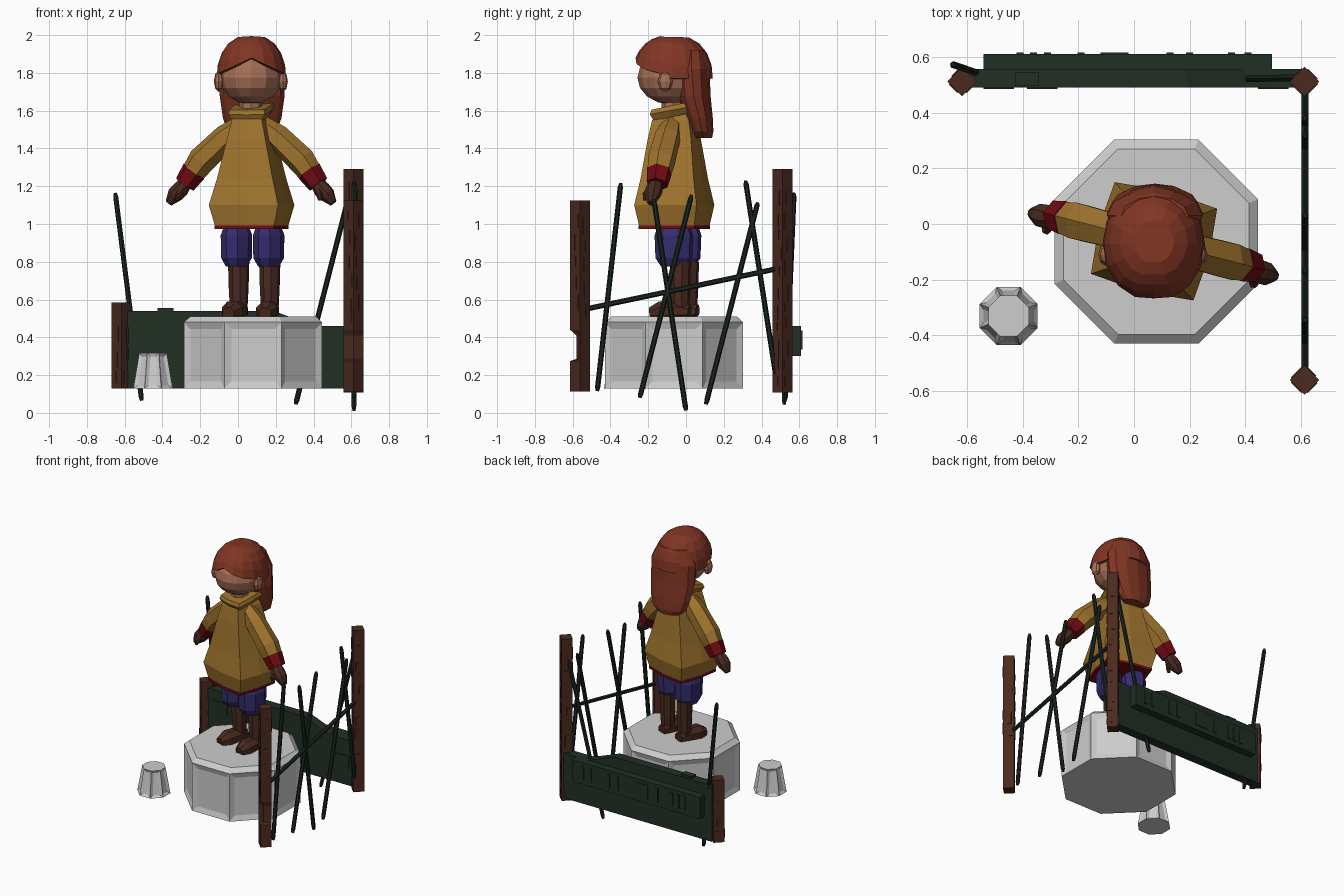
import bpy
import bmesh
import random
from math import sin, cos, pi, radians, acos
from mathutils import Vector, Matrix

if "Cube" in bpy.data.objects:
    bpy.data.objects.remove(bpy.data.objects["Cube"])
random.seed(4)


def make_material(name, *rgb):
    material = bpy.data.materials.new(name)
    material.use_nodes = True
    colour = (*rgb, 1)
    material.diffuse_color = colour
    material.node_tree.nodes["Principled BSDF"].inputs["Base Color"].default_value = colour
    return material


stone = make_material("pale stone", .61, .61, .61)
yellow = make_material("coat yellow", .34, .17, .026)
auburn = make_material("auburn hair", .22, .036, .017)
skin = make_material("skin", .38, .16, .092)
red = make_material("dark red trim", .16, .003, .006)
blue = make_material("trouser blue", .036, .026, .16)
leather = make_material("brown leather", .065, .023, .014)
timber = make_material("brown timber", .07, .023, .014)
green = make_material("dark green panel", .015, .028, .017)
rod_green = make_material("rod green", .01, .018, .012)

# The figure stands turned a little on the plinth
STANCE = Matrix.Translation((.072, -.062, 0)) @ Matrix.Rotation(radians(-14.5), 4, "Z")


def finish(name, bm, material, matrix=None):
    bmesh.ops.recalc_face_normals(bm, faces=bm.faces)
    mesh = bpy.data.meshes.new(name)
    bm.to_mesh(mesh)
    bm.free()
    mesh.materials.append(material)
    obj = bpy.data.objects.new(name, mesh)
    bpy.context.collection.objects.link(obj)
    if matrix:
        obj.matrix_world = matrix
    return obj


def loft_mesh(rings, caps=True):
    bm = bmesh.new()
    rows = [[bm.verts.new(p) for p in ring] for ring in rings]
    n = len(rows[0])
    for low, high in zip(rows, rows[1:]):
        for i in range(n):
            j = (i + 1) % n
            bm.faces.new((low[i], low[j], high[j], high[i]))
    if caps:
        bm.faces.new(rows[0][::-1])
        bm.faces.new(rows[-1])
    return bm


def ellipse(x, y, z, rx, ry, n=8, turn=0):
    angles = [turn + 2 * pi * i / n for i in range(n)]
    return [Vector((x + rx * cos(a), y + ry * sin(a), z)) for a in angles]


def coat_ring(z, a, b, tilt=0):
    # Square section with slightly bulging sides
    shape = [(1, 1), (0, 1.1), (-1, 1), (-1.08, 0), (-1, -1), (0, -1.1), (1, -1), (1.08, 0)]
    return [Vector((a * x, b * y, z + tilt * y)) for x, y in shape]


def tube(points, radii, n=8):
    points = [Vector(p) for p in points]
    rings = []
    for i, p in enumerate(points):
        axis = points[min(i + 1, len(points) - 1)] - points[max(i - 1, 0)]
        turn = axis.to_track_quat("Z", "Y")
        rings.append([p + turn @ q for q in ellipse(0, 0, 0, radii[i], radii[i], n, pi / n)])
    return loft_mesh(rings)


def boxes(name, parts, material):
    bm = bmesh.new()
    for centre, size, turn in parts:
        bmesh.ops.create_cube(bm, size=1, matrix=Matrix.Translation(centre)
                              @ Matrix.Rotation(turn, 4, "Z") @ Matrix.Diagonal((*size, 1)))
    return finish(name, bm, material)


def ball(name, centre, radii, material, n=12):
    bm = bmesh.new()
    bmesh.ops.create_uvsphere(bm, u_segments=n, v_segments=n - 4, radius=1,
                              matrix=Matrix.Translation(centre) @ Matrix.Diagonal((*radii, 1)))
    return finish(name, bm, material)


def panelled_octagon(name, x, y, profile, border, depth):
    k = 1 / cos(pi / 8)
    bm = loft_mesh([ellipse(x, y, z, r * k, r * k, 8, pi / 8) for z, r in profile])
    bm.normal_update()
    sides = [f for f in bm.faces if len(f.verts) == 4 and f.calc_center_median().z < .4
             and abs(f.normal.z) < .6]
    bmesh.ops.inset_individual(bm, faces=sides, thickness=border, depth=-depth, use_even_offset=True)
    return finish(name, bm, stone)


# Plinth and small stone pedestal
panelled_octagon("plinth", .08, -.063, [(.13, .366), (.48, .366), (.51, .333)], .037, .012)
panelled_octagon("small_pedestal", -.45, -.33, [(.13, .104), (.317, .073)], .018, .01)


# Timber posts, set diagonally, with raised grain strips
def post(name, x, y, bottom, top, notch=False):
    levels = [(bottom, 0), (top, 0)]
    if notch:
        levels[1:1] = [(.275, 0), (.285, .032), (.41, .032), (.44, 0)]
    rings = []
    for z, cut in levels:
        ring = ellipse(x, y, z, .053, .053, 4)
        ring[3].y += cut
        rings.append(ring)
    finish(name, loft_mesh(rings), timber)
    strips = []
    for side in range(4):
        a = pi / 4 + side * pi / 2
        z = bottom + .06
        while z < top - .07:
            length = random.uniform(.04, .09)
            if not (notch and z < .5):
                slide = random.uniform(-.016, .016)
                centre = (x + .0375 * cos(a) - slide * sin(a), y + .0375 * sin(a) + slide * cos(a), z)
                strips.append((centre, (.008, .026, length), a))
            z += length + random.uniform(.02, .06)
    boxes(name + "_grain", strips, timber)


post("back_left_post", .612, .512, .108, 1.29)
post("front_left_post", .612, -.56, .112, 1.125, True)
post("back_right_post", -.617, .512, .13, .585)

# Back wall with a sloping step, a ledge behind and thin plates
outline = [(-.6, .13), (.6, .13), (.6, .46), (.4, .46), (.19, .54), (-.6, .54)]
finish("back_wall", loft_mesh([[Vector((x, y, z)) for x, z in outline] for y in (.49, .557)]), green)
boxes("wall_ledge", [((-.022, .582, .38), (1.035, .056, .16), 0)], green)
slots = [(x, .025) for x in (-.41, -.36, -.31, -.19, .13, .2, .35, .41)] + [(-.07, .1)]
boxes("ledge_plates", [((x, .612, .385), (w, .009, .1), 0) for x, w in slots], green)
boxes("wall_plates", [((x, .489, z), (.11, .008, .09), 0)
                      for x, z in ((-.485, .42), (-.33, .36), (.5, .3))], green)
boxes("wall_cap", [((-.385, .52, .545), (.085, .05, .02), 0)], green)


# Leaning rods
def rod(name, start, end):
    start, end = Vector(start), Vector(end)
    points = [start.lerp(end, t) for t in (0, .02, .98, 1)]
    finish(name, tube(points, [.009, .014, .014, .008], 6), rod_green)


fence = [(-.47, .115, -.345, 1.217), (-.245, .08, .03, 1.155), (0, .012, -.17, 1.13),
         (.105, .045, .38, 1.115), (.475, .2, .315, 1.23), (-.53, .55, .49, .765)]
for i, (y0, z0, y1, z1) in enumerate(fence):
    rod("fence_rod_%d" % (i + 1), (.614, y0, z0), (.614, y1, z1))
rod("right_wall_rod", (-.51, .525, .065), (-.65, .572, 1.165))
rod("left_wall_rod", (.305, .52, .045), (.6, .525, 1.2))

# Coat, hem and collar
coat = [(.985, .16, .15), (1.1, .19, .17), (1.24, .152, .145), (1.45, .105, .118),
        (1.55, .082, .1), (1.59, .06, .075)]
finish("coat", loft_mesh([coat_ring(*r) for r in coat]), yellow, STANCE)
finish("coat_hem", loft_mesh([coat_ring(z, .163, .153) for z in (.973, .991)]), red, STANCE)
collar = [(1.565, .078, .09), (1.6, .1, .108), (1.625, .093, .1)]
finish("collar", loft_mesh([coat_ring(*r, .02) for r in collar]), yellow, STANCE)

# Arms and legs, mirrored
for side, s in (("left", 1), ("right", -1)):
    def limb(part, points, radii, material, n=8):
        finish(side + "_" + part, tube([(s * x, y, z) for x, y, z in points], radii, n),
               material, STANCE)

    limb("sleeve", [(.05, 0, 1.53), (.14, 0, 1.46), (.275, 0, 1.335), (.325, 0, 1.265)],
         [.05, .07, .075, .064], yellow, 6)
    limb("cuff", [(.315, 0, 1.28), (.365, 0, 1.21)], [.069, .058], red, 6)
    limb("hand", [(.35, -.005, 1.23), (.385, -.01, 1.185), (.415, -.012, 1.155), (.45, -.012, 1.11)],
         [.032, .046, .044, .02], leather)
    limb("thumb", [(.37, -.03, 1.19), (.385, -.058, 1.155), (.39, -.06, 1.125)],
         [.018, .018, .01], leather, 6)

    trousers = [(1.0, .06, .085), (.94, .082, .105), (.82, .08, .1), (.775, .055, .07)]
    finish(side + "_trouser_leg", loft_mesh([ellipse(s * .088, .02, z, rx, ry, 8, pi / 8)
                                             for z, rx, ry in trousers]), blue, STANCE)
    shaft = [(.8, .057), (.66, .053), (.53, .046)]
    finish(side + "_boot_shaft", loft_mesh([ellipse(s * .085, .055, z, r, r, 8, pi / 8)
                                            for z, r in shaft]), leather, STANCE)
    foot = tube([(s * .083, .105, .535), (s * .085, .05, .54), (s * .095, -.05, .535),
                 (s * .1, -.105, .525)], [.04, .055, .06, .035])
    for v in foot.verts:
        v.co.z = max(v.co.z, .511)
    finish(side + "_boot_foot", foot, leather, STANCE)
    ball(side + "_ear", (.068 + s * .17, -.11, 1.755), (.026, .04, .055), skin, 8)

# Head
ball("head", (.068, -.08, 1.775), (.166, .177, .142), skin)
finish("neck", loft_mesh([ellipse(.068, -.07, z, .06, .06) for z in (1.56, 1.7)]), skin)

# Hair: a cap with an arched fringe and a long fall behind
SEGMENTS, LEVELS = 16, 5
cap_rings = []
for level in range(1, LEVELS + 1):
    ring = []
    for i in range(SEGMENTS):
        a = 2 * pi * i / SEGMENTS
        rim = 1.88 - .085 * abs(cos(a)) if sin(a) < -.1 else 1.77
        phi = acos((rim - 1.78) / .22) * level / LEVELS
        r = sin(phi) ** .8
        ring.append(Vector((.071 + .184 * r * cos(a), -.072 + .214 * r * sin(a),
                            1.78 + .22 * cos(phi))))
    cap_rings.append(ring)
cap = loft_mesh(cap_rings, False)
cap.verts.ensure_lookup_table()
cap.faces.new(cap.verts[:SEGMENTS][::-1])
hair_cap = finish("hair_cap", cap, auburn)
solid = hair_cap.modifiers.new("thickness", "SOLIDIFY")
solid.thickness = .018

fall = [(1.92, .03, .12, .07), (1.82, .03, .172, .095), (1.68, .04, .172, .09),
        (1.56, .07, .155, .072), (1.49, .085, .13, .06), (1.455, .09, .085, .048)]
finish("hair_fall", loft_mesh([ellipse(.075, y, z, rx, ry, 12) for z, y, rx, ry in fall]), auburn)
